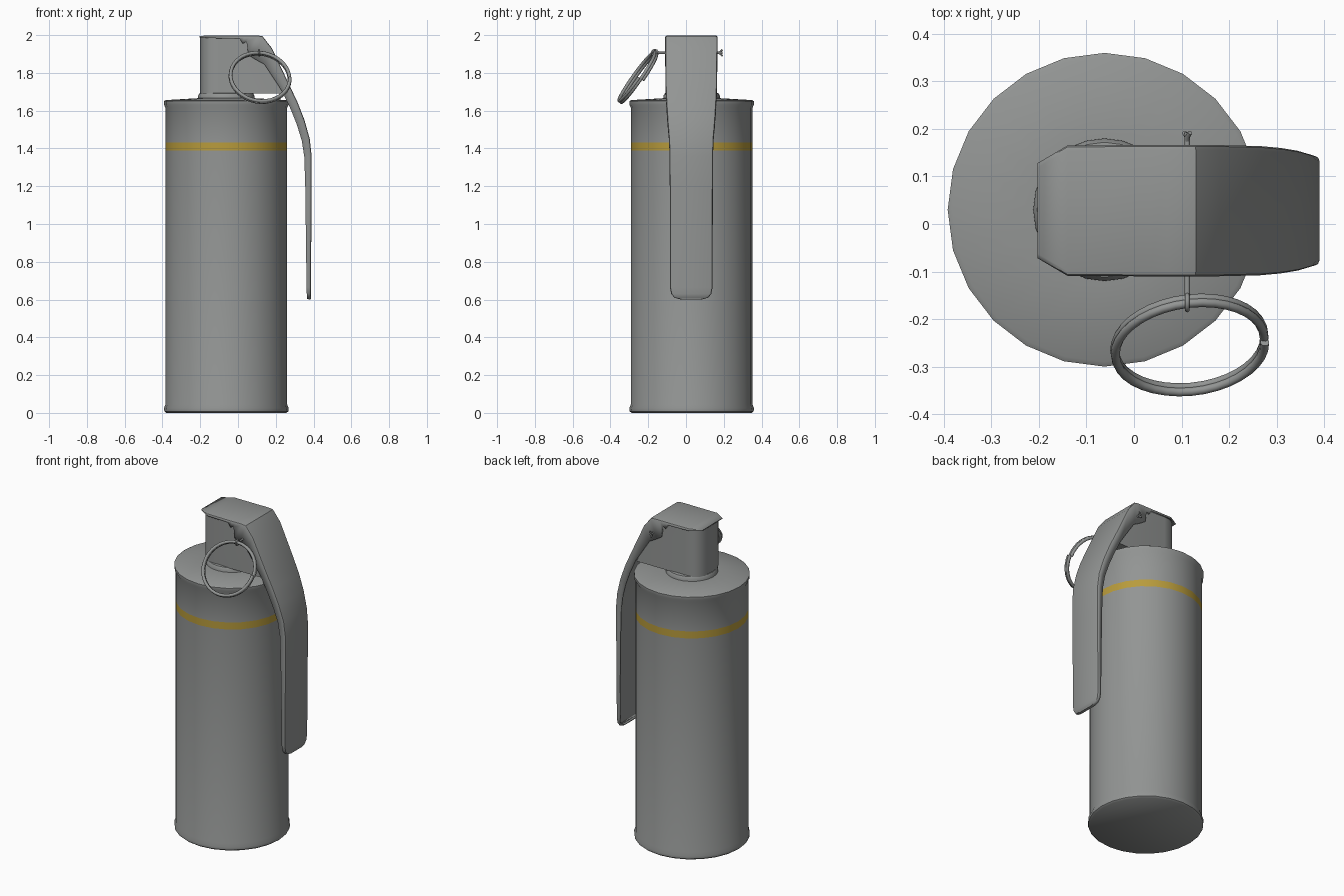
import bpy, bmesh, math
from mathutils import Vector

if "Cube" in bpy.data.objects:
    bpy.data.objects.remove(bpy.data.objects["Cube"])

CX, CY = -0.062, 0.03   # canister axis
LY = 0.028              # lever and fuze centre line


def material(name, rgb):
    m = bpy.data.materials.new(name)
    m.diffuse_color = (*rgb, 1)
    m.use_nodes = True
    m.node_tree.nodes["Principled BSDF"].inputs["Base Color"].default_value = m.diffuse_color
    return m


GREY = material("steel grey", (0.29, 0.30, 0.295))
YELLOW = material("band yellow", (0.48, 0.33, 0.045))


def finish(bm, name, angle=40, fix_normals=True):
    if fix_normals:
        bmesh.ops.recalc_face_normals(bm, faces=bm.faces[:])
    me = bpy.data.meshes.new(name)
    bm.to_mesh(me)
    bm.free()
    ob = bpy.data.objects.new(name, me)
    bpy.context.collection.objects.link(ob)
    me.materials.append(GREY)
    bpy.ops.object.select_all(action='DESELECT')
    ob.select_set(True)
    bpy.context.view_layer.objects.active = ob
    bpy.ops.object.shade_smooth_by_angle(angle=math.radians(angle))
    return ob


def lathe(name, profile, sides):
    bm = bmesh.new()
    rings = []
    for r, z in profile:
        rings.append([bm.verts.new((CX + r * math.cos(2 * math.pi * k / sides),
                                    CY + r * math.sin(2 * math.pi * k / sides), z))
                      for k in range(sides)])
    for a, b in zip(rings, rings[1:]):
        for k in range(sides):
            n = (k + 1) % sides
            bm.faces.new((a[k], a[n], b[n], b[k]))
    bm.faces.new(rings[0])
    bm.faces.new(rings[-1])
    return finish(bm, name)


def wire(name, points, radius, sides=8):
    """Round tube along a path, with capped ends."""
    bm = bmesh.new()
    pts = [Vector(p) for p in points]
    rings = []
    side = None
    for i, p in enumerate(pts):
        t = (pts[min(i + 1, len(pts) - 1)] - pts[max(i - 1, 0)]).normalized()
        side = t.orthogonal() if side is None else side - t * side.dot(t)
        side.normalize()
        up = t.cross(side)
        rings.append([bm.verts.new(p + radius * (side * math.cos(2 * math.pi * k / sides)
                                                 + up * math.sin(2 * math.pi * k / sides)))
                      for k in range(sides)])
    for a, b in zip(rings, rings[1:]):
        for k in range(sides):
            n = (k + 1) % sides
            bm.faces.new((a[k], a[n], b[n], b[k]))
    bm.faces.new(rings[0])
    bm.faces.new(rings[-1])
    return finish(bm, name, 50)


# Canister with rolled rims and a painted band
body = lathe("canister_body", [
    (0.318, 0.0), (0.328, 0.008), (0.330, 0.025), (0.322, 0.045),
    (0.322, 1.388), (0.322, 1.432), (0.322, 1.615),
    (0.330, 1.632), (0.330, 1.650), (0.320, 1.656), (0.150, 1.666)], 24)
body.data.materials.append(YELLOW)
for f in body.data.polygons:
    if 1.388 < f.center.z < 1.432:
        f.material_index = 1

# Neck collar under the fuze
lathe("neck_collar", [(0.15, 1.65), (0.15, 1.678), (0.142, 1.692), (0.12, 1.695)], 24)

# Fuze head: rounded at the back, sliced to a slope under the lever
bm = bmesh.new()
HW = 0.124
plan = [(0.30, -HW), (0.30, HW)]
for k in range(9):
    a = math.pi / 2 + math.pi * k / 8
    c, s = math.cos(a), math.sin(a)
    plan.append((-0.10 + 0.10 * math.copysign(abs(c) ** 0.75, c) * (abs(c) > 1e-6),
                 HW * math.copysign(abs(s) ** 0.75, s) * (abs(s) > 1e-6)))
base = bm.faces.new([bm.verts.new((x, LY + y, 1.69)) for x, y in plan])
top = bmesh.ops.extrude_face_region(bm, geom=[base])
bmesh.ops.translate(bm, vec=(0, 0, 0.298),
                    verts=[v for v in top["geom"] if isinstance(v, bmesh.types.BMVert)])
cut = bmesh.ops.bisect_plane(bm, geom=bm.verts[:] + bm.edges[:] + bm.faces[:],
                             plane_co=(0.237, 0, 1.69), plane_no=(0.295, 0, 0.13),
                             clear_outer=True)
bmesh.ops.holes_fill(bm, edges=[e for e in bm.edges if e.is_boundary], sides=0)
finish(bm, "fuze_head", 35)

# Safety lever: folded channel; outer x, z, flange x, z, half width
stations = [
    (-0.203, 1.996, -0.203, 1.988, 0.100),
    (-0.140, 1.998, -0.140, 1.984, 0.137),
    (0.010, 1.998, 0.010, 1.980, 0.138),
    (0.035, 1.998, 0.025, 1.955, 0.138),
    (0.070, 1.998, 0.045, 1.965, 0.138),
    (0.105, 1.998, 0.055, 1.895, 0.138),
    (0.130, 1.994, 0.085, 1.875, 0.138),
    (0.180, 1.930, 0.140, 1.845, 0.138),
    (0.270, 1.740, 0.235, 1.700, 0.136),
    (0.315, 1.645, 0.278, 1.610, 0.132),
    (0.352, 1.550, 0.312, 1.525, 0.126),
    (0.380, 1.450, 0.338, 1.440, 0.118),
    (0.390, 1.360, 0.351, 1.355, 0.115),
    (0.390, 1.200, 0.356, 1.200, 0.114),
    (0.386, 0.665, 0.363, 0.665, 0.113),
    (0.386, 0.630, 0.364, 0.630, 0.106),
    (0.386, 0.610, 0.365, 0.610, 0.090),
    (0.385, 0.601, 0.366, 0.602, 0.060)]
bm = bmesh.new()
rows = []
for ox, oz, ix, iz, hw in stations:
    o, i = Vector((ox, 0, oz)), Vector((ix, 0, iz))
    d = i - o
    corner = d.normalized() * min(0.009, d.length * 0.5)
    half = [(i, hw), (o + corner, hw), (o + corner * 0.3, hw - 0.003), (o, hw - 0.010)]
    section = [(p, -w) for p, w in half] + [(p, w) for p, w in reversed(half)]
    rows.append([bm.verts.new((p.x, LY + w, p.z)) for p, w in section])
for a, b in zip(rows, rows[1:]):
    for j in range(len(a) - 1):
        bm.faces.new((a[j], b[j], b[j + 1], a[j + 1]))
# folded lip closing the lower end
bm.faces.new(list(reversed(rows[-1])))
lever = finish(bm, "safety_lever", 40, fix_normals=False)
sol = lever.modifiers.new("thickness", 'SOLIDIFY')
sol.thickness = 0.008
sol.offset = -1

# Safety pin through the lever, with an eye at the front and a bent tail at the back
PX, PZ = 0.112, 1.906
wire("safety_pin", [(PX, -0.150, PZ), (PX, 0.0, PZ), (PX, 0.193, PZ)], 0.006)
for s in (-1, 1):
    wire("pin_tail", [(PX, 0.172, PZ), (PX, 0.182, PZ + s * 0.005),
                      (PX + s * 0.006, 0.192, PZ + s * 0.016)], 0.005)
eye = [(PX, -0.165 + 0.016 * math.cos(a), PZ + 0.016 * math.sin(a))
       for a in (2 * math.pi * k / 14 for k in range(15))]
wire("pin_eye", eye, 0.005)

# Split pull ring: two tilted coils
centre = Vector((0.117, -0.255, 1.776))
u = Vector((1, 0.10, -0.05)).normalized()
v = Vector((0, 0.20, 0.285))
v = (v - u * v.dot(u)).normalized()
n = u.cross(v)
coil = []
for k in range(73):
    a = 4 * math.pi * k / 72
    offset = n * (0.018 * (k / 72 - 0.5) * 1.3)
    coil.append(centre + 0.158 * (u * math.cos(a) + v * math.sin(a)) + offset)
wire("pull_ring", coil, 0.0095)
